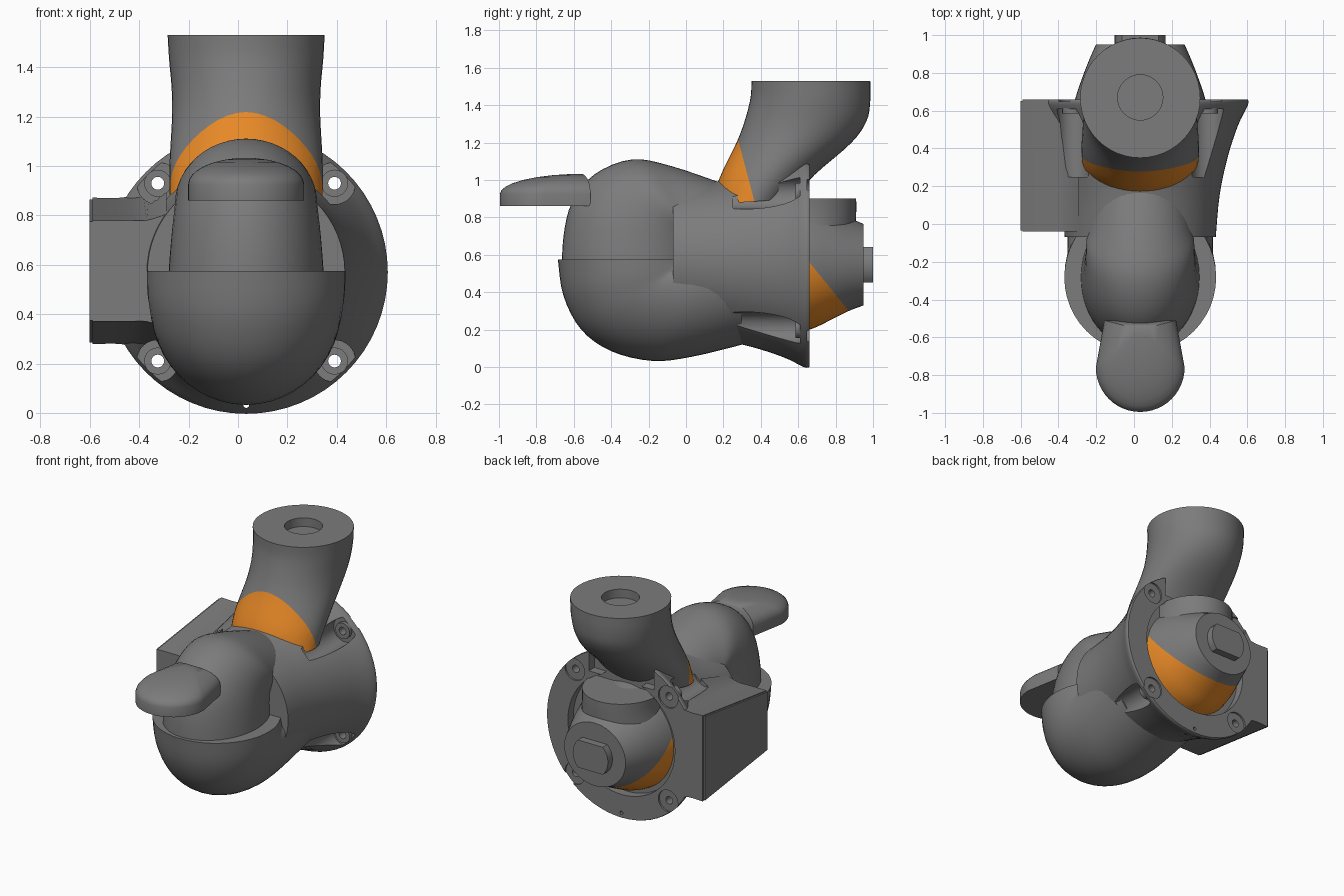
import bpy, bmesh
from math import cos, sin, pi, sqrt, radians
from mathutils import Vector

CX, CZ = 0.033, 0.57   # shared axis of the housing

if "Cube" in bpy.data.objects:
    bpy.data.objects.remove(bpy.data.objects["Cube"], do_unlink=True)


def material(name, rgb):
    m = bpy.data.materials.new(name)
    m.use_nodes = True
    m.diffuse_color = (*rgb, 1)
    m.node_tree.nodes["Principled BSDF"].inputs["Base Color"].default_value = (*rgb, 1)
    return m


GREY = material("grey", (0.2, 0.2, 0.2))
ORANGE = material("orange", (0.8, 0.25, 0.02))


def loft(name, rings):
    """Skin a list of equal-length point rings and cap both ends."""
    bm = bmesh.new()
    vs = [[bm.verts.new(p) for p in r] for r in rings]
    n = len(rings[0])
    for a, b in zip(vs, vs[1:]):
        for i in range(n):
            j = (i + 1) % n
            bm.faces.new((a[i], a[j], b[j], b[i]))
    bm.faces.new(vs[0])
    bm.faces.new(vs[-1])
    bmesh.ops.recalc_face_normals(bm, faces=bm.faces)
    me = bpy.data.meshes.new(name)
    bm.to_mesh(me)
    bm.free()
    me.materials.append(GREY)
    me.materials.append(ORANGE)
    ob = bpy.data.objects.new(name, me)
    bpy.context.collection.objects.link(ob)
    return ob


def spline(rows, steps=4):
    """Catmull-Rom interpolation of rows of numbers."""
    out = []
    for k in range(len(rows) - 1):
        p = [Vector(rows[min(max(k + d, 0), len(rows) - 1)]) for d in (-1, 0, 1, 2)]
        for s in range(steps):
            t = s / steps
            out.append(p[1] + (p[2] - p[0]) * (t / 2)
                       + (2 * p[0] - 5 * p[1] + 4 * p[2] - p[3]) * (t * t / 2)
                       + (3 * p[1] - p[0] - 3 * p[2] + p[3]) * (t ** 3 / 2))
    return out + [Vector(rows[-1])]


def bent_tube(name, rows, n=48):
    """Each row: outer y, z, inner y, z, half width in x."""
    rows = [Vector(r) for r in rows]
    rings = []
    for y0, z0, y1, z1, w in spline(rows):
        a, b = Vector((CX, y0, z0)), Vector((CX, y1, z1))
        rings.append([(a + b) / 2 + (a - b) / 2 * cos(2 * pi * i / n)
                      + Vector((w * sin(2 * pi * i / n), 0, 0)) for i in range(n)])
    return loft(name, rings)


def cylinder(name, x, z, r, y0, y1, n=32):
    return loft(name, [[(x + r * cos(2 * pi * i / n), y, z + r * sin(2 * pi * i / n))
                        for i in range(n)] for y in (y0, y1)])


def box(name, x0, x1, y0, y1, z0, z1):
    return loft(name, [[(x0, y, z0), (x1, y, z0), (x1, y, z1), (x0, y, z1)] for y in (y0, y1)])


def cut(ob, cutters):
    bpy.context.view_layer.objects.active = ob
    for c in cutters:
        m = ob.modifiers.new("cut", "BOOLEAN")
        m.operation, m.object, m.solver = "DIFFERENCE", c, "EXACT"
        bpy.ops.object.modifier_apply(modifier=m.name)


def paint(ob, point, normal):
    """Slice along a plane and colour the side the normal points to."""
    point, normal = Vector(point), Vector(normal)
    bm = bmesh.new()
    bm.from_mesh(ob.data)
    bmesh.ops.bisect_plane(bm, geom=bm.verts[:] + bm.edges[:] + bm.faces[:],
                           plane_co=point, plane_no=normal)
    for f in bm.faces:
        if (f.calc_center_median() - point).dot(normal) > 0:
            f.material_index = 1
    bm.to_mesh(ob.data)
    bm.free()


# Lower elbow with its flat open rim
parts = [bent_tube("lower_elbow", [
    (-.685, .575, .12, .575, .402), (-.655, .38, .13, .6, .40), (-.56, .2, .14, .65, .39),
    (-.4, .085, .15, .74, .385), (-.18, .033, .17, .83, .385), (.03, .055, .2, .88, .39),
    (.3, .12, .3, .93, .40)])]

# Upper elbow rising out of the rim and bending back into the housing
parts.append(bent_tube("upper_elbow", [
    (-.665, .5, .1, .5, .318), (-.655, .7, .1, .55, .31), (-.61, .88, .1, .6, .30),
    (-.49, 1.03, .1, .62, .29), (-.29, 1.11, .1, .6, .285), (-.08, 1.075, .12, .5, .27),
    (.2, .98, .25, .4, .26)]))

# Domed lever on the front
plan = [(CX + .235 * cos(a), -.76 - .235 * sin(a)) for a in [pi * i / 24 for i in range(25)]]
plan += [(CX - .19, -.51), (CX + .19, -.51)]
layers = [(1, .86), (1, .925)] + [(s, .925 + .108 * sqrt(1 - s * s)) for s in (.98, .93, .85, .72, .55, .35, .15)]
parts.append(loft("front_lever", [[(CX + (x - CX) * s, -.56 + (y + .56) * s, z) for x, y in plan]
                                  for s, z in layers]))

# Flared housing with the round rear flange
flare = spline([(-.07, .40), (.15, .42), (.35, .462), (.52, .517), (.63, .57), (.66, .57)])
housing = loft("housing", [[(CX + r * cos(2 * pi * i / 64), y, CZ + r * sin(2 * pi * i / 64))
                            for i in range(64)] for y, r in flare])

# Side box, tapering to the front and filleted into the flange
back = spline([(-.59, .297), (-.47, .297), (-.38, .33), (-.29, .44)])
front = spline([(-.59, .205), (-.45, .205), (-.37, .205), (-.29, .23)])


def both_sides(line):
    return [(x, .575 + h) for x, h in line] + [(x, .575 - h) for x, h in reversed(line)]


side_box = loft("side_box", [[(x, y, z) for x, z in both_sides(p)]
                             for y, p in ((-.04, front), (.66, back))])
parts.append(loft("side_cover", [[(x, -.035, .375), (x, .65, .285), (x, .65, .865), (x, -.035, .775)]
                                 for x in (-.602, -.58)]))

# Screw pockets, screw holes, rear recess and top notch
screws = [(CX + sx * .358, CZ + sz * .36) for sx in (-1, 1) for sz in (-1, 1)]
cutters = [cylinder("recess_cutter", CX, CZ, .41, .6, .8, 64),
           box("notch_cutter", CX - .25, CX + .25, .6, .8, .95, 1.3),
           cylinder("drain_cutter", CX, .032, .012, .5, .8, 12)]
for x, z in screws:
    cutters += [cylinder("pocket_cutter", x, z, .085, .25, .61),
                cylinder("hole_cutter", x, z, .026, .5, .8, 16),
                cylinder("pad_cutter", x, z, .075, .648, .8)]
for ob in (housing, side_box):
    cut(ob, cutters)
    parts.append(ob)

# Raised collars around the screw holes
for x, z in screws:
    collar = cylinder("screw_collar", x, z, .055, .585, .62, 20)
    bore = cylinder("bore_cutter", x, z, .026, .5, .8, 16)
    cut(collar, [bore])
    cutters.append(bore)
    parts.append(collar)

# Bent neck with a socket in its top and an orange front band
neck = bent_tube("neck", [
    (.35, 1.53, .985, 1.53, .318), (.345, 1.44, .985, 1.42, .312), (.315, 1.32, .965, 1.315, .302),
    (.27, 1.2, .885, 1.2, .30), (.175, 1.0, .69, 1.03, .31), (.15, .87, .57, .9, .31)])
socket = loft("socket_cutter", [[(CX + .12 * cos(2 * pi * i / 32), .67 + .12 * sin(2 * pi * i / 32), z)
                                 for i in range(32)] for z in (1.47, 1.6)])
cut(neck, [socket])
cutters.append(socket)
paint(neck, (CX, .28, 1.21), (0, -1, -.265))
parts.append(neck)

# Rear joint: tapered body, upright collar and end button
joint = bent_tube("rear_joint", [
    (.5, .17, .5, .93, .38), (.66, .2, .66, .9, .345), (.78, .255, .78, .85, .305),
    (.87, .3, .87, .8, .27), (.95, .33, .95, .765, .235)])
paint(joint, (CX, .66, .56), (0, -1.24, -1))
parts.append(joint)
parts.append(bent_tube("rear_collar", [
    (.36, .9, .91, .9, .255), (.36, .82, .91, .82, .255), (.35, .7, .9, .72, .27),
    (.35, .6, .85, .62, .29)]))
parts.append(loft("end_button", [[(CX + .135 * cos(2 * pi * i / 32), y,
                                   .547 + max(-.095, min(.095, .135 * sin(2 * pi * i / 32))))
                                  for i in range(32)] for y in (.93, 1.0)]))

# Remove the cutters and shade smoothly with crisp edges
for c in cutters:
    bpy.data.objects.remove(c, do_unlink=True)
bpy.ops.object.select_all(action="DESELECT")
for ob in parts:
    ob.select_set(True)
bpy.context.view_layer.objects.active = parts[0]
bpy.ops.object.shade_smooth_by_angle(angle=radians(30))
